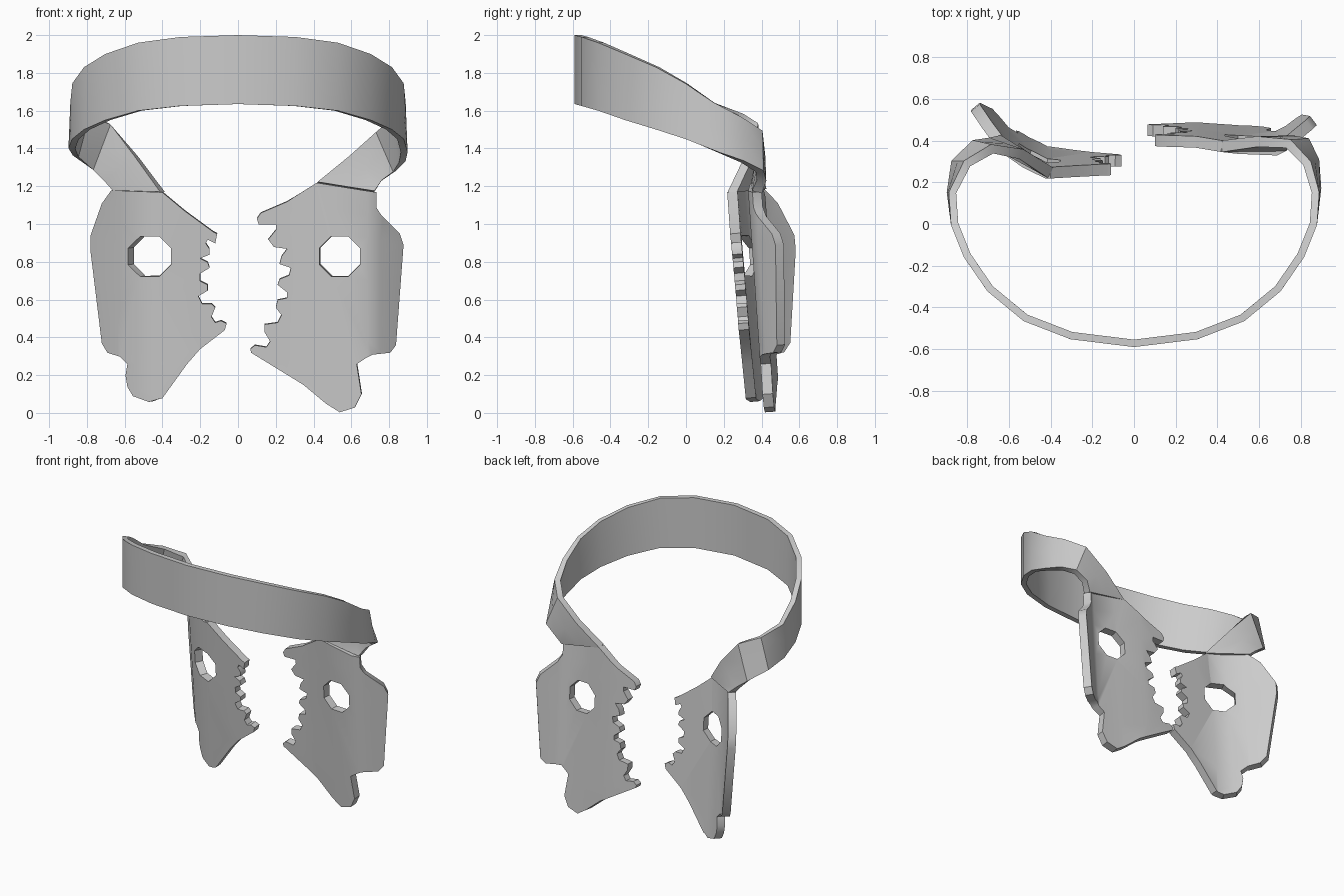
import bpy, bmesh, math
from mathutils import Vector

if "Cube" in bpy.data.objects:
    bpy.data.objects.remove(bpy.data.objects["Cube"])

THICK = 0.055


def profile(points, x):
    # piecewise-linear lookup
    if x <= points[0][0]:
        return points[0][1]
    for (x0, y0), (x1, y1) in zip(points, points[1:]):
        if x <= x1:
            return y0 + (y1 - y0) * (x - x0) / (x1 - x0)
    return points[-1][1]


def finish(name, bm, weights=None):
    # turn a bent sheet into a solid plate
    bmesh.ops.recalc_face_normals(bm, faces=bm.faces)
    me = bpy.data.meshes.new(name)
    bm.to_mesh(me)
    bm.free()
    ob = bpy.data.objects.new(name, me)
    bpy.context.collection.objects.link(ob)
    mod = ob.modifiers.new("Thickness", 'SOLIDIFY')
    mod.thickness = THICK
    mod.offset = 0
    if weights:
        group = ob.vertex_groups.new(name="thickness")
        for i, w in enumerate(weights):
            group.add([i], w, 'REPLACE')
        mod.vertex_group = group.name
    bpy.ops.object.select_all(action='DESELECT')
    ob.select_set(True)
    bpy.context.view_layer.objects.active = ob
    bpy.ops.object.modifier_apply(modifier=mod.name)
    bpy.ops.object.shade_smooth_by_angle(angle=math.radians(35))


def bend(points, tilt, x, z):
    return profile(points, x) + tilt * (0.9 - z)


def jaw(name, outline, hole, points, tilt):
    bm = bmesh.new()
    ring = [(hole[0] + 0.115 * math.cos(math.pi * (k + .5) / 4),
             hole[1] + 0.115 * math.sin(math.pi * (k + .5) / 4)) for k in range(8)]
    edges = []
    for loop in (outline, ring):
        vs = [bm.verts.new((x, 0, z)) for x, z in loop]
        edges += [bm.edges.new((vs[i - 1], vs[i])) for i in range(len(vs))]
    bmesh.ops.triangle_fill(bm, use_beauty=True, edges=edges, normal=(0, -1, 0))
    # cut along the bend lines, then bend
    for x, _ in points[1:-1]:
        bmesh.ops.bisect_plane(bm, geom=bm.verts[:] + bm.edges[:] + bm.faces[:],
                               plane_co=(x, 0, 0), plane_no=(1, 0, 0), dist=1e-5)
    for v in bm.verts:
        v.co.y = bend(points, tilt, v.co.x, v.co.z)
    finish(name, bm)


# Bend shapes seen from the top
left_bend = [(-.76, .56), (-.62, .39), (-.52, .32), (-.42, .27), (-.06, .265)]
right_bend = [(.06, .41), (.3, .41), (.5, .385), (.68, .375), (.74, .405), (.86, .495)]

# Left jaw: flange, lower prong, teeth
left_outline = [
    (-.65, 1.18), (-.70, 1.11), (-.76, .94), (-.76, .86), (-.70, .37), (-.67, .32),
    (-.61, .30), (-.57, .26), (-.58, .20), (-.57, .14), (-.54, .09), (-.46, .06),
    (-.40, .08), (-.27, .26), (-.20, .34), (-.07, .44), (-.06, .475), (-.09, .49),
    (-.12, .48), (-.14, .51), (-.12, .56), (-.14, .58), (-.19, .58), (-.21, .62),
    (-.16, .65), (-.16, .68), (-.20, .70), (-.20, .74), (-.15, .77), (-.16, .80),
    (-.20, .82), (-.15, .84), (-.15, .87), (-.17, .90), (-.16, .92), (-.12, .90),
    (-.11, .95), (-.13, .96), (-.28, 1.07), (-.40, 1.17)]
jaw("left_jaw", left_outline, (-.46, .83), left_bend, .09)

# Right jaw
right_outline = [
    (.72, 1.17), (.72, 1.09), (.75, 1.04), (.84, .95), (.86, .89), (.82, .36),
    (.79, .32), (.70, .31), (.63, .26), (.655, .10), (.62, .03), (.54, .005),
    (.47, .05), (.35, .15), (.07, .32), (.065, .34), (.09, .36), (.15, .35),
    (.17, .38), (.14, .43), (.14, .47), (.21, .48), (.23, .52), (.20, .56),
    (.21, .60), (.26, .61), (.26, .64), (.21, .68), (.22, .71), (.27, .73),
    (.28, .77), (.22, .79), (.23, .83), (.26, .87), (.19, .88), (.16, .92),
    (.20, .97), (.20, 1.0), (.11, 1.0), (.10, 1.03), (.12, 1.06), (.26, 1.12), (.42, 1.22)]
jaw("right_jaw", right_outline, (.54, .83), right_bend, .07)

# Bow: mirrored arch, then separate twisted necks down to each jaw
arch = [(.30, -.535, 1.99, 1.625), (.52, -.45, 1.96, 1.60), (.69, -.31, 1.90, 1.55),
        (.80, -.15, 1.83, 1.50), (.86, 0, 1.745, 1.45)]
right_neck = [((.87, .15, 1.64), (.88, .17, 1.38)), ((.83, .29, 1.56), (.87, .30, 1.33)),
              ((.74, .385, 1.49), (.83, .39, 1.28)), ((.59, .395, 1.36), (.76, .40, 1.23)),
              ((.42, bend(right_bend, .07, .42, 1.22), 1.22),
               (.72, bend(right_bend, .07, .72, 1.17), 1.17))]
left_neck = [((-.87, .15, 1.64), (-.88, .15, 1.40)), ((-.80, .29, 1.58), (-.86, .29, 1.36)),
             ((-.68, .36, 1.53), (-.77, .38, 1.29)), ((-.54, .335, 1.36), (-.70, .39, 1.23)),
             ((-.40, bend(left_bend, .09, -.40, 1.17), 1.17),
              (-.65, bend(left_bend, .09, -.65, 1.18), 1.18))]
stations = left_neck[::-1]
stations += [((-x, y, t), (-x, y, b)) for x, y, t, b in reversed(arch)]
stations += [((0, -.572, 2.0), (0, -.572, 1.635))]
stations += [((x, y, t), (x, y, b)) for x, y, t, b in arch]
stations += right_neck

bm = bmesh.new()
rows, weights = [], []
last = len(stations) - 1
for i, (top, bottom) in enumerate(stations):
    mid = (Vector(top) + Vector(bottom)) / 2
    rows.append([bm.verts.new(p) for p in (top, mid, bottom)])
    end = min(i, last - i)
    weights += [1 - 0.35 * min(end / 4, 1)] * 3
for a, b in zip(rows, rows[1:]):
    for k in range(2):
        bm.faces.new((a[k], b[k], b[k + 1], a[k + 1]))
finish("bow", bm, weights)
